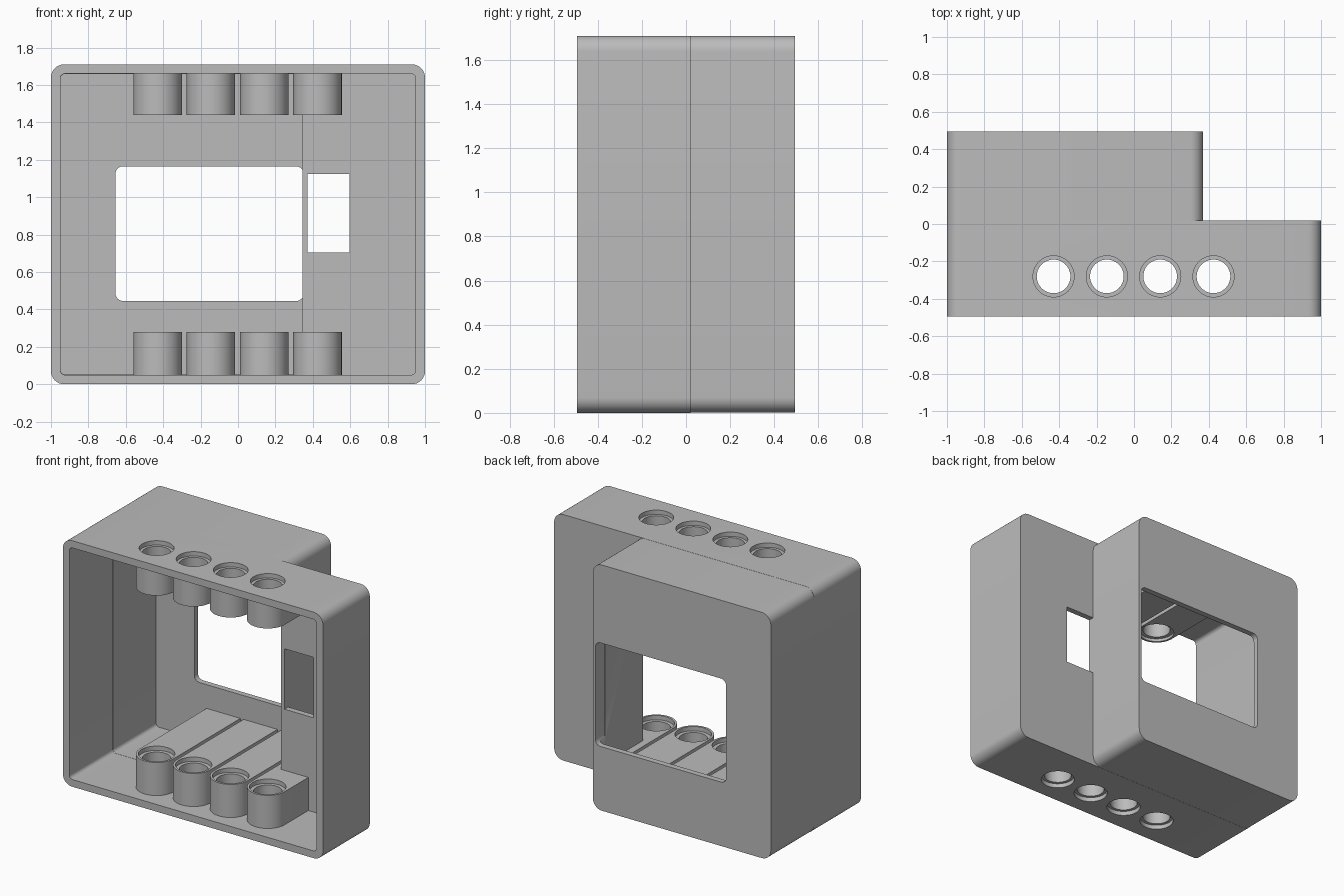
import bpy, bmesh
from math import sin, cos, pi

cube = bpy.data.objects.get("Cube")
if cube:
    bpy.data.objects.remove(cube, do_unlink=True)

W, H, D = 1.0, 1.71, 0.495     # half width, height, half depth
STEP_Y, STEP_X = 0.02, 0.37    # where the rear box begins and ends
EPS = 0.001
SOCKETS = [-0.43, -0.145, 0.14, 0.425]
SOCKET_Y, SOCKET_R, SOCKET_H = -0.28, 0.13, 0.28

grey = bpy.data.materials.new("housing grey")
grey.use_nodes = True
colour = (0.5, 0.5, 0.5, 1)
grey.diffuse_color = colour
grey.node_tree.nodes["Principled BSDF"].inputs["Base Color"].default_value = colour


def loft(name, rings):
    """Skin a stack of equal vertex rings and cap both ends."""
    bm = bmesh.new()
    loops = [[bm.verts.new(p) for p in ring] for ring in rings]
    n = len(loops[0])
    for a, b in zip(loops, loops[1:]):
        for i in range(n):
            j = (i + 1) % n
            bm.faces.new((a[i], a[j], b[j], b[i]))
    bm.faces.new(loops[0][::-1])
    bm.faces.new(loops[-1])
    bmesh.ops.recalc_face_normals(bm, faces=bm.faces)
    mesh = bpy.data.meshes.new(name)
    bm.to_mesh(mesh)
    bm.free()
    obj = bpy.data.objects.new(name, mesh)
    bpy.context.collection.objects.link(obj)
    return obj


def arc(cx, cy, r, start, end, steps):
    angles = [start + (end - start) * i / steps for i in range(steps + 1)]
    return [(cx + r * cos(t), cy + r * sin(t)) for t in angles]


def rounded_prism(name, x0, x1, z0, z1, y0, y1, r):
    """Rounded rectangle in XZ, extruded along Y."""
    corners = [(x1 - r, z1 - r), (x0 + r, z1 - r), (x0 + r, z0 + r), (x1 - r, z0 + r)]
    outline = []
    for i, (cx, cz) in enumerate(corners):
        outline += arc(cx, cz, r, i * pi / 2, (i + 1) * pi / 2, 8)
    return loft(name, [[(x, y, z) for x, z in outline] for y in (y0, y1)])


def upright(name, outline, z0, z1):
    """XY outline extruded along Z."""
    return loft(name, [[(x, y, z) for x, y in outline] for z in (z0, z1)])


def combine(target, other, operation):
    mod = target.modifiers.new("combine", 'BOOLEAN')
    mod.operation = operation
    mod.solver = 'EXACT'
    mod.object = other
    bpy.context.view_layer.objects.active = target
    bpy.ops.object.modifier_apply(modifier=mod.name)
    bpy.data.objects.remove(other, do_unlink=True)


# Stepped outer body: wide front frame and narrower rear box
housing = rounded_prism("housing", -W, W, 0, H, -D, STEP_Y, 0.07)
combine(housing, rounded_prism("rear_box", -W + EPS, STEP_X, EPS, H - EPS,
                               -0.01, D, 0.07), 'UNION')

# Hollow interior, open at the front
combine(housing, rounded_prism("front_cavity", -0.95, 0.95, 0.05, H - 0.05,
                               -D - 0.1, -0.02, 0.025), 'DIFFERENCE')
combine(housing, rounded_prism("rear_cavity", -0.95 + EPS, 0.345, 0.05 + EPS, H - 0.05 - EPS,
                               -0.1, D - 0.04, 0.025), 'DIFFERENCE')

# Socket blocks on floor and ceiling: round nose running back to the wall
for x in SOCKETS:
    nose = arc(x, SOCKET_Y, SOCKET_R, pi, 2 * pi, 24)
    left, right = x - SOCKET_R, x + SOCKET_R
    if right < STEP_X:
        tail = [(right, D - 0.02), (left, D - 0.02)]
    else:
        tail = [(right, 0), (0.355, 0), (0.355, D - 0.02), (left, D - 0.02)]
    for z0, z1 in ((0.035, SOCKET_H), (H - SOCKET_H + 0.01, H - 0.035)):
        combine(housing, upright("socket_block", nose + tail, z0, z1), 'UNION')

# Stepped bores through both rows of sockets
half = [(0.11, -0.1), (0.11, 0.03), (0.09, 0.03), (0.09, SOCKET_H - 0.03), (0.115, SOCKET_H - 0.03)]
profile = half + [(r, H - z) for r, z in reversed(half)]
for x in SOCKETS:
    rings = [[(px, py, z) for px, py in arc(x, SOCKET_Y, r, 0, 2 * pi, 48)[:-1]]
             for r, z in profile]
    combine(housing, loft("bore", rings), 'DIFFERENCE')

# Rear display window and the slot beside the step
combine(housing, rounded_prism("window", -0.655, 0.351, 0.445, 1.165,
                               D - 0.1, D + 0.1, 0.04), 'DIFFERENCE')
slot = [(STEP_X + EPS, -0.1), (0.595, -0.1), (0.595, 0.1), (STEP_X + EPS, 0.1)]
combine(housing, upright("slot", slot, 0.705, 1.125), 'DIFFERENCE')

# Finish: one colour, smooth rounds with crisp edges
housing.data.materials.clear()
housing.data.materials.append(grey)
for face in housing.data.polygons:
    face.material_index = 0
bpy.ops.object.select_all(action='DESELECT')
housing.select_set(True)
bpy.context.view_layer.objects.active = housing
bpy.ops.object.shade_smooth_by_angle(angle=pi / 6)
